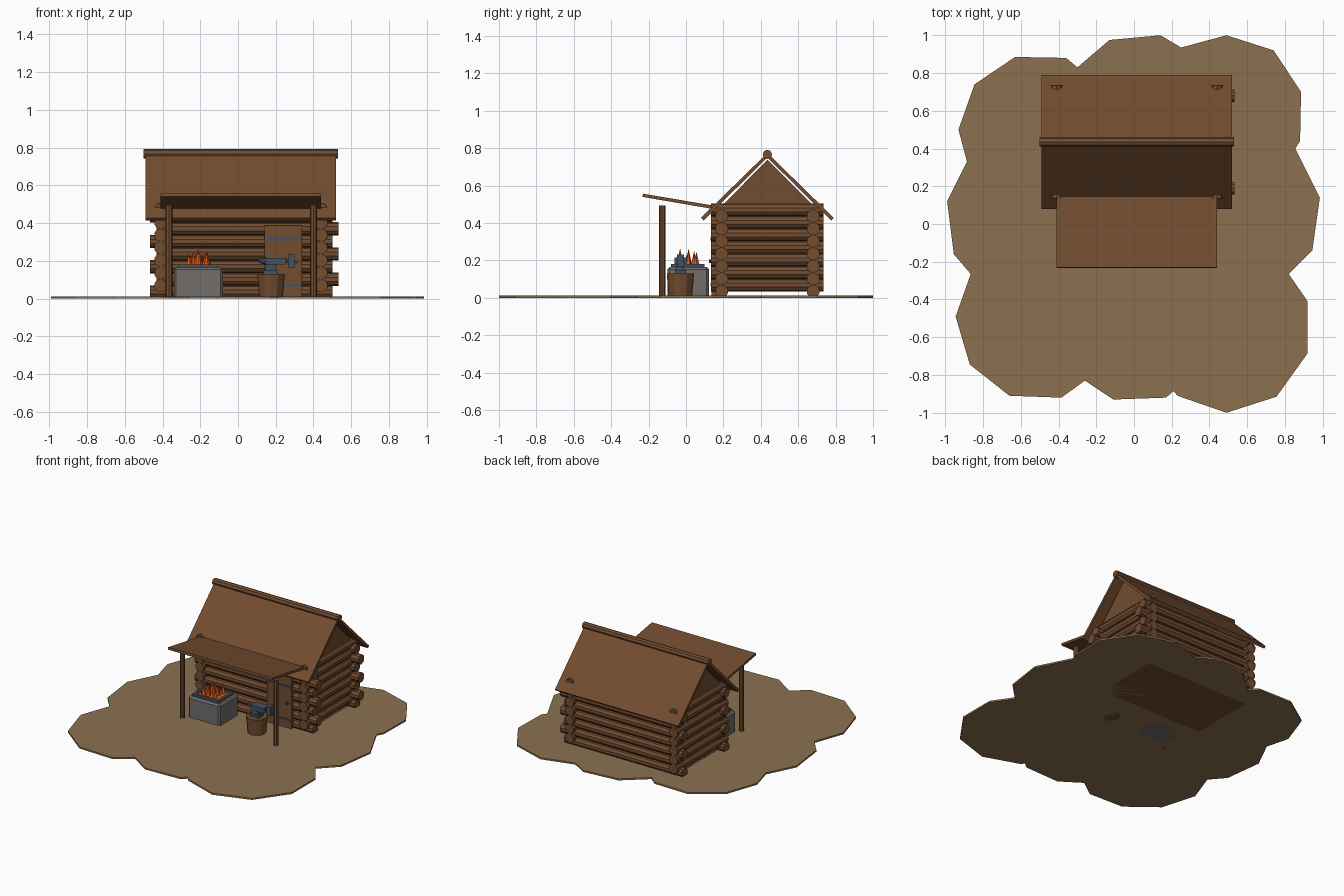
import bpy, bmesh, math, random
from mathutils import Vector, Matrix

random.seed(4)
if "Cube" in bpy.data.objects:
    bpy.data.objects.remove(bpy.data.objects["Cube"])


def material(name, r, g, b):
    m = bpy.data.materials.new(name)
    m.use_nodes = True
    m.diffuse_color = (r, g, b, 1)
    m.node_tree.nodes["Principled BSDF"].inputs["Base Color"].default_value = (r, g, b, 1)
    return m


WOOD = material("brown wood", .17, .073, .03)
EARTH = material("packed earth", .26, .165, .08)
STONE = material("grey stone", .165, .155, .145)
IRON = material("blue iron", .06, .085, .12)
FIRE = material("orange fire", .85, .1, .008)


def finish(name, bm, mat):
    bmesh.ops.recalc_face_normals(bm, faces=bm.faces[:])
    mesh = bpy.data.meshes.new(name)
    bm.to_mesh(mesh)
    bm.free()
    mesh.materials.append(mat)
    ob = bpy.data.objects.new(name, mesh)
    bpy.context.collection.objects.link(ob)
    return ob


def box(name, x, y, z, mat, bevel=0):
    """Box from (low, high) ranges on each axis."""
    bm = bmesh.new()
    bmesh.ops.create_cube(bm, size=1)
    for v in bm.verts:
        v.co = [(lo + hi) / 2 + c * (hi - lo) for c, (lo, hi) in zip(v.co, (x, y, z))]
    ob = finish(name, bm, mat)
    if bevel:
        mod = ob.modifiers.new("soft edges", 'BEVEL')
        mod.width = bevel
        mod.segments = 1
    return ob


def rod(name, start, end, r1, mat, r2=None, sides=10):
    """Cylinder or cone between two points."""
    a, b = Vector(start), Vector(end)
    d = b - a
    bm = bmesh.new()
    bmesh.ops.create_cone(bm, cap_ends=True, segments=sides, radius1=r1,
                          radius2=r1 if r2 is None else r2, depth=d.length)
    turn = d.to_track_quat('Z', 'Y').to_matrix().to_4x4()
    bm.transform(Matrix.Translation((a + b) / 2) @ turn)
    return finish(name, bm, mat)


def prism(name, points, depth, mat):
    """Extrude a closed outline along a vector."""
    bm = bmesh.new()
    face = bm.faces.new([bm.verts.new(p) for p in points])
    out = bmesh.ops.extrude_face_region(bm, geom=[face])
    for v in out["geom"]:
        if isinstance(v, bmesh.types.BMVert):
            v.co += Vector(depth)
    return finish(name, bm, mat)


# Ragged earth patch
outline = [(-.63, .885), (-.36, .88), (-.3, .83), (-.13, .975), (.14, 1), (.25, .935),
           (.49, 1), (.74, .92), (.885, .7), (.88, .44), (.855, .4), (.985, .14),
           (.945, -.14), (.82, -.265), (.92, -.41), (.92, -.685), (.755, -.915),
           (.49, -1), (.23, -.91), (.21, -.885), (.17, -.92), (-.11, -.93),
           (-.26, -.83), (-.385, -.92), (-.66, -.91), (-.87, -.745), (-.945, -.49),
           (-.865, -.265), (-.955, -.16), (-.99, .12), (-.885, .33), (-.93, .5), (-.845, .74)]
prism("ground", [(x, y, 0) for x, y in outline], (0, 0, .012), EARTH)

# Log walls: long logs shift end to end, side logs sit half a step higher
LEFT, RIGHT, FRONT, BACK = -.41, .44, .19, .68
STEP, R = .067, .035
for i in range(7):
    z = R + STEP * i
    shift = .033 if i % 2 else 0
    for y, side in ((FRONT, "front"), (BACK, "back")):
        rod(f"{side}_wall_log", (-.465 + shift, y, z), (.5 + shift, y, z), R, WOOD)
    for x, side in ((LEFT, "right"), (RIGHT, "left")):
        rod(f"{side}_wall_log", (x, .135, z + STEP / 2), (x, .735, z + STEP / 2), R, WOOD)
box("floor", (LEFT, RIGHT), (FRONT, BACK), (0, .014), WOOD)

# Gables and pitched roof
MID = .435
for x, side in ((LEFT, "right"), (RIGHT, "left")):
    prism(f"{side}_gable", [(x - .012, FRONT + .005, .495), (x - .012, BACK, .495),
                            (x - .012, MID, .738)], (.024, 0, 0), WOOD)
for s, side in ((-1, "front"), (1, "back")):
    section = [(0, .775), (.355, .428), (.341, .414), (0, .75)]
    prism(f"{side}_roof", [(-.49, MID + s * y, z) for y, z in section], (1.01, 0, 0), WOOD)
rod("ridge_pole", (-.5, MID, .767), (.53, MID, .767), .025, WOOD, sides=8)

# Awning on two posts
prism("awning", [(-.41, -.23, .557), (-.41, .155, .492), (-.41, .152, .474),
                 (-.41, -.233, .54)], (.85, 0, 0), WOOD)
for x, side in ((-.365, "right"), (.4, "left")):
    rod(f"{side}_post", (x, -.127, 0), (x, -.127, .495), .018, WOOD, sides=8)

# Door with iron straps and knob
box("door", (.14, .34), (.137, .17), (.012, .388), WOOD)
for z in (.07, .315):
    box("door_strap", (.14, .34), (.131, .139), (z - .007, z + .007), IRON)
rod("door_knob", (.31, .14, .195), (.31, .122, .195), .009, IRON, sides=8)

# Forge: stone block, iron rim, glowing bed and flames
box("forge_block", (-.34, -.08), (-.1, .122), (0, .165), STONE, .012)
for x in ((-.315, -.295), (-.125, -.105)):
    box("forge_rim_side", x, (-.08, .1), (.16, .181), IRON)
for y in ((-.08, -.06), (.08, .1)):
    box("forge_rim_end", (-.295, -.125), y, (.16, .181), IRON)
box("ember_bed", (-.296, -.124), (-.061, .081), (.16, .174), FIRE)
for i in range(9):
    x = -.25 + .04 * (i % 3) + random.uniform(-.012, .012)
    y = -.03 + .04 * (i // 3) + random.uniform(-.008, .008)
    top = random.uniform(.22, .27)
    rod("flame", (x, y, .17), (x + random.uniform(-.01, .01), y, top), .019, FIRE, 0, 5)

# Stump carrying the anvil and hammer
rod("stump", (.175, -.03, 0), (.175, -.03, .13), .062, WOOD, .073, 12)
box("anvil_foot", (.135, .21), (-.06, 0), (.13, .148), IRON)
box("anvil_waist", (.145, .2), (-.05, -.01), (.145, .185), IRON)
box("anvil_face", (.145, .255), (-.062, .002), (.18, .215), IRON)
rod("anvil_horn", (.15, -.03, .198), (.1, -.03, .202), .022, IRON, .006, 8)
rod("hammer_handle", (.16, -.03, .2), (.27, -.03, .2), .01, IRON, sides=8)
box("hammer_head", (.265, .3), (-.048, -.012), (.165, .233), IRON)
